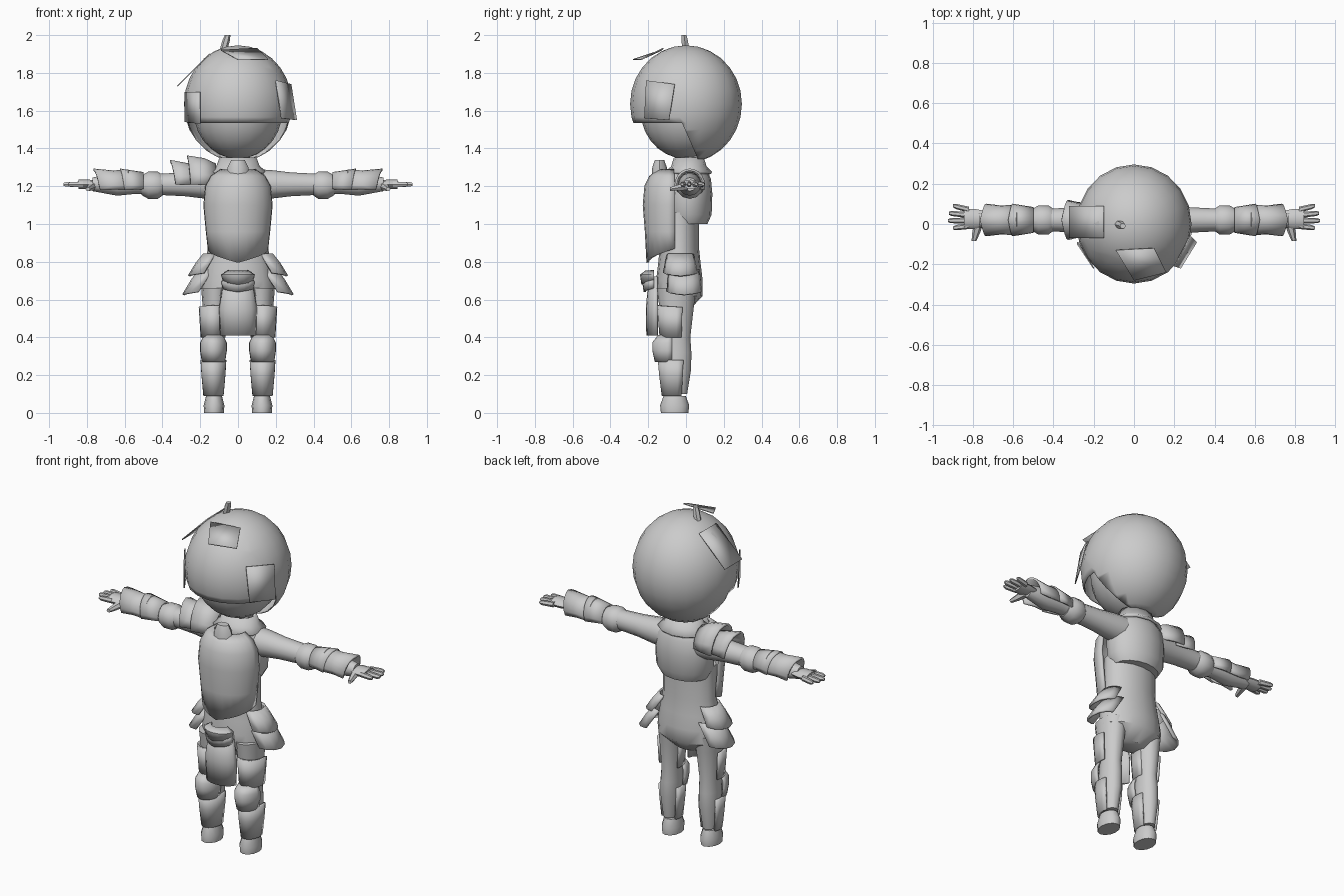
import bpy, bmesh, math
from mathutils import Vector

if "Cube" in bpy.data.objects:
    bpy.data.objects.remove(bpy.data.objects["Cube"])

grey = bpy.data.materials.new("plain_grey")
grey.use_nodes = True
grey.diffuse_color = (.6, .6, .6, 1)
grey.node_tree.nodes["Principled BSDF"].inputs["Base Color"].default_value = grey.diffuse_color

# Directions that open plates can face around their axis
OUTWARD = 0
UPWARD = math.pi / 2
FRONT = -math.pi / 2
HALF = math.pi
FULL = math.tau


def finish(name, bm, thick=0):
    """Turn a bmesh into a smooth shaded object with optional thickness."""
    bmesh.ops.recalc_face_normals(bm, faces=bm.faces)
    mesh = bpy.data.meshes.new(name)
    bm.to_mesh(mesh)
    bm.free()
    mesh.materials.append(grey)
    obj = bpy.data.objects.new(name, mesh)
    bpy.context.collection.objects.link(obj)
    if thick:
        solid = obj.modifiers.new("thickness", "SOLIDIFY")
        solid.thickness = thick
        solid.offset = 0
    bpy.ops.object.select_all(action="DESELECT")
    obj.select_set(True)
    bpy.context.view_layer.objects.active = obj
    bpy.ops.object.shade_smooth_by_angle(angle=math.pi / 4)


def loft(name, axis, centre, squash, rings, side=1, sides=12, drift=(0, 0),
         facing=OUTWARD, wrap=FULL, thick=0, point=0):
    """Skin rings (position, radius) along an axis. Squash scales the second
    radius, drift slides the centre by the last ring, a partial wrap gives an
    open plate and point pulls out the middle of the last edge."""
    bm = bmesh.new()
    closed = wrap == FULL
    count = sides if closed else sides + 1
    first, last = rings[0][0], rings[-1][0]
    loops = []
    for position, radius in rings:
        slide = (position - first) / (last - first)
        loop = []
        for i in range(count):
            f = i / sides
            angle = facing + wrap * (f - .5)
            u = centre[0] + drift[0] * slide + radius * math.cos(angle)
            v = centre[1] + drift[1] * slide + radius * squash * math.sin(angle)
            w = position
            if position == last:
                w += point * (1 - abs(2 * f - 1))
            x, y, z = {"x": (w, u, v), "y": (u, w, v), "z": (u, v, w)}[axis]
            loop.append(bm.verts.new((x * side, y, z)))
        loops.append(loop)
    for low, high in zip(loops, loops[1:]):
        for i in range(sides):
            j = (i + 1) % count
            bm.faces.new((low[i], low[j], high[j], high[i]))
    if closed and not thick:
        bm.faces.new(loops[0])
        bm.faces.new(loops[-1])
    finish(name, bm, thick)


def plate(name, axis, centre, squash, rings, facing, wrap=HALF, **options):
    """Open curved armour plate."""
    loft(name, axis, centre, squash, rings, facing=facing, wrap=wrap, thick=.012, **options)


def flap(name, *corners):
    """Thin flat lock of hair."""
    bm = bmesh.new()
    bm.faces.new([bm.verts.new(corner) for corner in corners])
    finish(name, bm, .006)


def ball(centre, radii):
    bm = bmesh.new()
    bmesh.ops.create_uvsphere(bm, u_segments=20, v_segments=14, radius=1)
    for v in bm.verts:
        v.co = Vector(c + r * k for c, r, k in zip(centre, radii, v.co))
    return bm


# Head: face inside a hair cap that is open below the fringe and behind the cheeks
finish("face", ball((0, 0, 1.6), (.235, .24, .255)))
hair = ball((0, 0, 1.635), (.283, .293, .308))
edge = Vector((0, -.02, 1.535))
openings = (Vector((0, 0, 1)), Vector((0, 2.3, 1)))
for normal in openings:
    bmesh.ops.bisect_plane(hair, geom=hair.verts[:] + hair.edges[:] + hair.faces[:],
                           plane_co=edge, plane_no=normal)
bare = [face for face in hair.faces
        if all((face.calc_center_median() - edge).dot(normal) < 0 for normal in openings)]
bmesh.ops.delete(hair, geom=bare, context="FACES")
finish("hair_cap", hair, .006)

# Loose hair locks
flap("top_lock", (-.09, -.13, 1.92), (.1, -.12, 1.93), (.16, -.24, 1.87), (0, -.28, 1.87))
flap("left_lock", (.2, -.21, 1.76), (.28, -.06, 1.74), (.31, -.09, 1.55), (.23, -.22, 1.56))
flap("right_lock", (-.15, -.07, 1.9), (-.15, .09, 1.9), (-.32, .09, 1.73), (-.32, -.07, 1.73))
flap("right_cheek_lock", (-.2, -.22, 1.7), (-.28, -.1, 1.7), (-.28, -.09, 1.54), (-.2, -.22, 1.53))
loft("hair_sprig", "z", (-.08, 0), 1, [(1.91, .02), (1.97, .02), (2, .015)],
     sides=6, drift=(.025, -.01))

# Torso
loft("neck", "z", (0, .02), 1, [(1.24, .08), (1.38, .06)])
loft("hips", "z", (0, -.035), .65,
     [(.55, .09), (.62, .19), (.7, .19), (.78, .175), (.87, .16), (1.06, .16)], sides=16)
loft("jacket", "z", (0, .01), .74,
     [(1, .14), (1.05, .17), (1.16, .175), (1.24, .165), (1.29, .13), (1.33, .08)], sides=16)
loft("collar", "z", (0, .015), .8, [(1.27, .15), (1.3, .11), (1.35, .09)], thick=.015)
plate("breastplate", "z", (0, -.07), .86,
      [(1.285, .09), (1.25, .14), (1.2, .168), (1.1, .178), (.96, .165), (.87, .155)],
      FRONT, HALF * 1.05, point=-.075)
loft("throat_guard", "z", (0, -.14), .7, [(1.25, .06), (1.3, .055), (1.34, .035)], sides=8)

# Belt buckle and front cloth
plate("buckle_upper", "z", (0, -.17), .8, [(.75, .05), (.73, .085), (.7, .075)],
      FRONT, sides=8, point=-.02)
plate("buckle_lower", "z", (0, -.17), .65, [(.71, .07), (.69, .085), (.66, .075)],
      FRONT, sides=8, point=-.02)
plate("front_cloth", "z", (0, -.15), .6, [(.72, .07), (.55, .095), (.41, .09)], FRONT, sides=8)

for side, label in ((1, "left_"), (-1, "right_")):
    # Hip guards
    plate(label + "hip_guard_upper", "z", (.12, -.03), 1.1, [(.84, .06), (.79, .07), (.74, .08)],
          OUTWARD, sides=6, side=side, drift=(.06, 0), point=-.015)
    plate(label + "hip_guard_lower", "z", (.13, -.01), 1.1, [(.76, .07), (.7, .075), (.64, .08)],
          OUTWARD, sides=6, side=side, drift=(.08, 0), point=-.015)

    # Leg, boot and leg armour
    loft(label + "leg", "z", (.12, -.05), 1.4,
         [(.66, .075), (.57, .066), (.4, .052), (.32, .056), (.23, .055), (.1, .04)],
         side=side, drift=(.01, 0))
    plate(label + "thigh_guard", "z", (.132, -.05), 1.4, [(.4, .06), (.56, .07)],
          FRONT, HALF * 1.2, side=side, point=.01)
    plate(label + "knee_guard", "z", (.13, -.075), 1.5,
          [(.27, .056), (.33, .065), (.37, .065), (.41, .045)], FRONT, side=side)
    plate(label + "shin_guard", "z", (.13, -.055), 1.4, [(.09, .048), (.2, .058), (.28, .063)],
          FRONT, HALF * 1.3, side=side)
    loft(label + "boot", "z", (.127, -.06), 1.4, [(0, .052), (.04, .055), (.09, .042)], side=side)

    # Arm with elbow band
    loft(label + "arm", "x", (.02, 1.21), 1,
         [(.1, .08), (.18, .075), (.28, .063), (.4, .057), (.54, .05), (.64, .06), (.77, .036)],
         side=side)
    loft(label + "elbow_band", "x", (.02, 1.205), 1,
         [(.4, .055), (.425, .072), (.475, .072), (.51, .052)], side=side)

    # Forearm plates
    plate(label + "forearm_plate_inner", "x", (.02, 1.205), 1.1, [(.5, .058), (.6, .075)],
          UPWARD, HALF * 1.2, side=side, point=.025)
    plate(label + "forearm_plate_outer", "x", (.02, 1.205), 1.1, [(.58, .07), (.66, .066), (.73, .075)],
          UPWARD, HALF * 1.2, side=side, point=.035)

    # Hand
    loft(label + "palm", "x", (.025, 1.21), .5, [(.74, .04), (.79, .05), (.845, .05)],
         sides=8, side=side)
    for i, tip in enumerate((.9, .925, .92, .9)):
        loft(label + "finger", "x", (.027 * i - .01, 1.21), 1.1,
             [(.82, .015), (tip - .015, .013), (tip, .007)],
             sides=6, side=side, drift=(.01 * i - .01, 0))
    loft(label + "thumb", "y", (.77, 1.2), .9, [(.01, .025), (-.04, .02), (-.085, .012)],
         sides=6, side=side, drift=(.025, -.015))

# Layered guard on the right shoulder only
plate("shoulder_guard_inner", "x", (.02, 1.21), 1.4, [(.12, .075), (.18, .095), (.25, .105)],
      UPWARD, sides=8, side=-1, point=.02)
plate("shoulder_guard_outer", "x", (.02, 1.21), 1.3, [(.22, .075), (.29, .085), (.33, .095)],
      UPWARD, sides=8, side=-1, point=.03)
